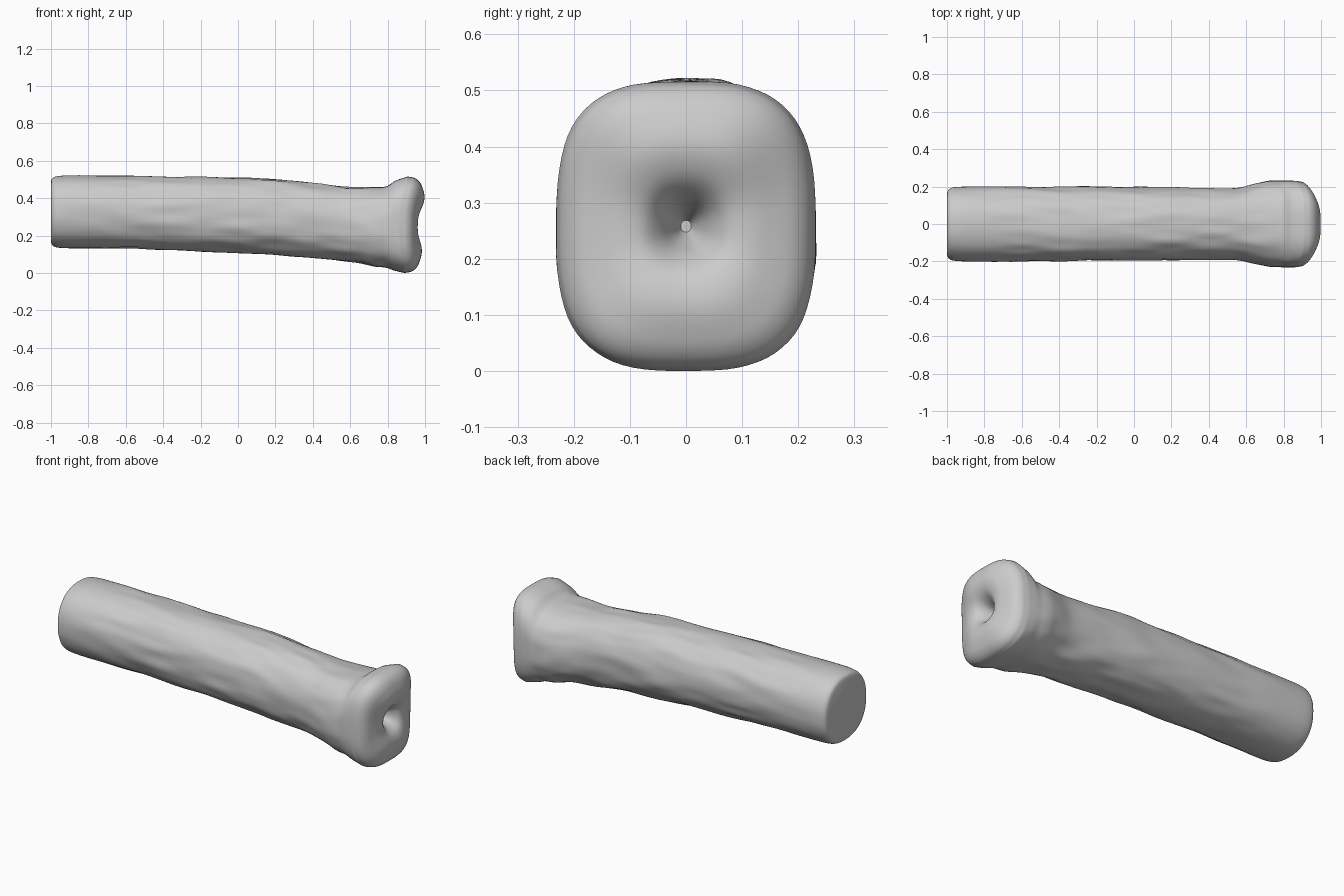
import bpy, bmesh, math
from mathutils import Vector, noise

if "Cube" in bpy.data.objects:
    bpy.data.objects.remove(bpy.data.objects["Cube"])

SEG = 72
STEPS = 6

# Shaft and head profile: x, bottom z, top z, half width, squareness
PROFILE = [
    (-1.00, .165, .490, .165, 2.25), (-.992, .148, .507, .183, 2.25),
    (-.97, .137, .517, .195, 2.25), (-.90, .132, .523, .200, 2.25),
    (-.60, .130, .521, .199, 2.25), (-.30, .122, .517, .199, 2.25),
    (0.00, .110, .509, .197, 2.25), (.20, .098, .502, .195, 2.3),
    (.40, .080, .482, .191, 2.3), (.55, .064, .468, .192, 2.3),
    (.65, .052, .463, .214, 2.3), (.72, .036, .460, .229, 2.4),
    (.79, .029, .463, .231, 2.6), (.84, .013, .495, .232, 2.8),
    (.90, .000, .516, .231, 3.0)]

# Dished end face: x, scale of the rim outline
FACE = [(.90, 1.0), (.936, .97), (.964, .88), (.981, .74), (.990, .58),
        (.985, .44), (.967, .31), (.932, .20), (.885, .11), (.84, .04)]


def smooth_path(points):
    """Catmull-Rom resampling of a list of tuples."""
    p = [Vector(q) for q in points]
    out = []
    for i in range(len(p) - 1):
        a, b, c, d = p[max(i - 1, 0)], p[i], p[i + 1], p[min(i + 2, len(p) - 1)]
        h = (c - b).length
        m1 = (c - a) * (h / max((c - a).length, 1e-6))
        m2 = (d - b) * (h / max((d - b).length, 1e-6))
        for k in range(STEPS):
            t = k / STEPS
            out.append(b * (2*t**3 - 3*t*t + 1) + m1 * (t**3 - 2*t*t + t)
                       + c * (3*t*t - 2*t**3) + m2 * (t**3 - t*t))
    return out + [p[-1]]


def outline(angle, n):
    c, s = math.cos(angle), math.sin(angle)
    return (math.copysign(abs(c) ** (2 / n), c), math.copysign(abs(s) ** (2 / n), s))


def smoothstep(a, b, v):
    t = min(max((v - a) / (b - a), 0), 1)
    return t * t * (3 - 2 * t)


def lobe_shift(a):
    """Side lobes of the rim sit further back than top and bottom."""
    return -.035 * abs(math.cos(a)) ** 3 + .008 * math.sin(a)


# Bone-like handle, lofted from rings
bm = bmesh.new()
rings = []
angles = [2 * math.pi * i / SEG for i in range(SEG)]

for x, lo, hi, w, n in smooth_path(PROFILE):
    ring = []
    strength = .008 * smoothstep(-1, -.5, x) * (1 - smoothstep(.65, .85, x)) + .001
    for a in angles:
        u, v = outline(a, n)
        k = 1 + 5 * strength * noise.noise(Vector((x * 5, u * 3.5, v * 3.5)))
        dx = lobe_shift(a) * smoothstep(.76, .9, x)
        ring.append(bm.verts.new((x + dx, w * u * k, (lo + hi) / 2 + (hi - lo) / 2 * v * k)))
    rings.append(ring)

# Rounded rim and central dimple
for x, s in smooth_path(FACE)[1:]:
    ring = []
    for a in angles:
        u, v = outline(a, 2.2 + .8 * s)
        dx = lobe_shift(a) * smoothstep(0, .7, s)
        ring.append(bm.verts.new((x + dx, .231 * u * s, .258 + .258 * v * s)))
    rings.append(ring)

for r0, r1 in zip(rings, rings[1:]):
    for i in range(SEG):
        j = (i + 1) % SEG
        bm.faces.new((r0[i], r0[j], r1[j], r1[i]))
bm.faces.new(rings[0])
bm.faces.new(rings[-1])
bmesh.ops.recalc_face_normals(bm, faces=bm.faces)

mesh = bpy.data.meshes.new("bone_handle")
bm.to_mesh(mesh)
bm.free()
handle = bpy.data.objects.new("bone_handle", mesh)
bpy.context.collection.objects.link(handle)
bpy.context.view_layer.objects.active = handle
handle.select_set(True)
bpy.ops.object.shade_smooth_by_angle(angle=math.radians(40))
